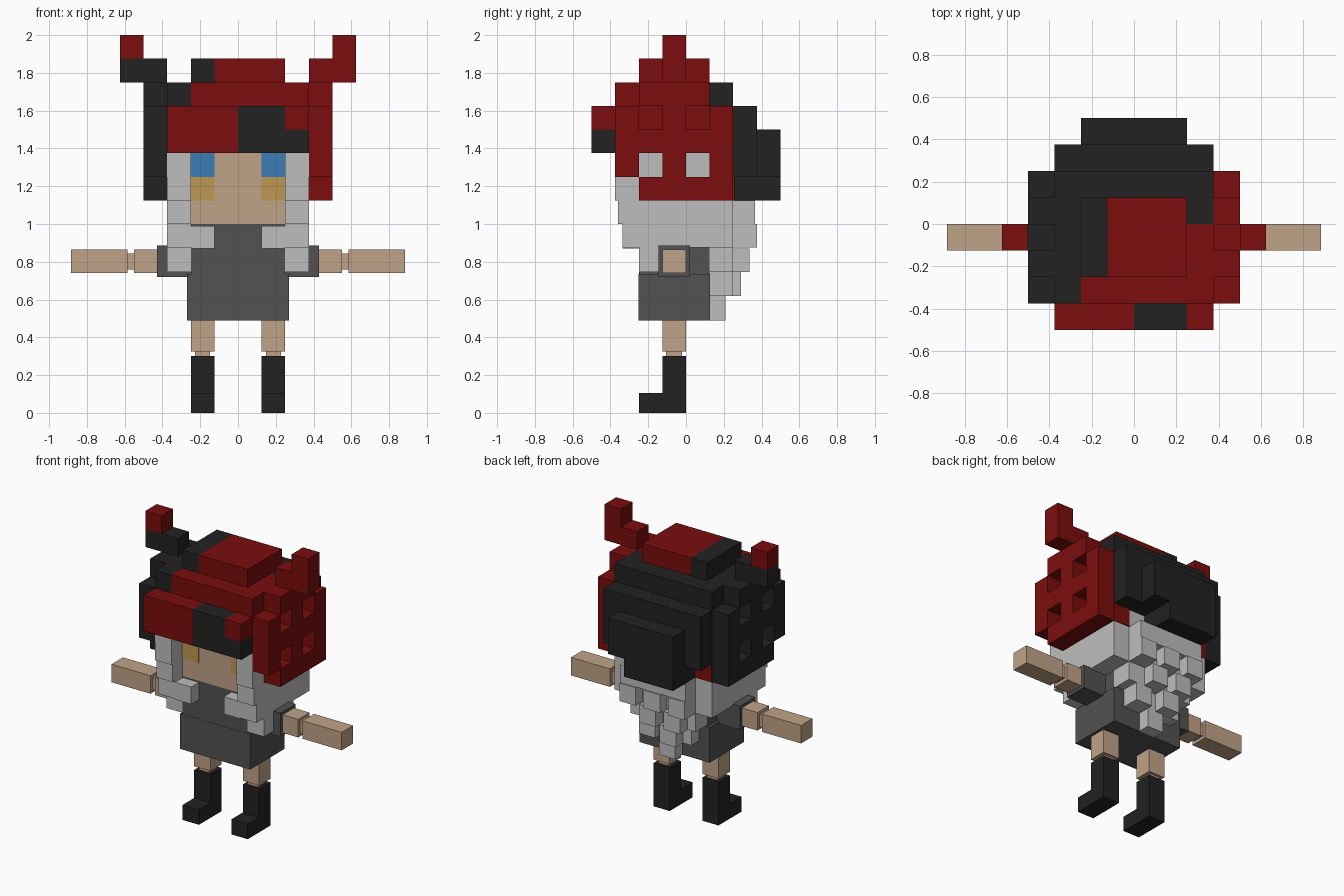
import bpy
import bmesh

if "Cube" in bpy.data.objects:
    bpy.data.objects.remove(bpy.data.objects["Cube"], do_unlink=True)

U = 0.125  # one block


def material(name, rgb):
    m = bpy.data.materials.new(name)
    m.use_nodes = True
    m.diffuse_color = (*rgb, 1)
    bsdf = next(n for n in m.node_tree.nodes if n.type == 'BSDF_PRINCIPLED')
    bsdf.inputs["Base Color"].default_value = (*rgb, 1)
    return m


RED = material("dark red", (0.200, 0.004, 0.004))
BLACK = material("soft black", (0.016, 0.016, 0.016))
HAIR = material("silver grey", (0.515, 0.515, 0.515))
SKIN = material("skin tan", (0.527, 0.366, 0.242))
CLOTH = material("charcoal", (0.084, 0.084, 0.084))
BLUE = material("eye blue", (0.045, 0.205, 0.468))
GOLD = material("cheek gold", (0.515, 0.314, 0.084))


def part(name, mat, *boxes):
    """One object made of boxes, each given as x0, x1, y0, y1, z0, z1."""
    bm = bmesh.new()
    for x0, x1, y0, y1, z0, z1 in boxes:
        vs = bmesh.ops.create_cube(bm, size=1)["verts"]
        for v in vs:
            v.co.x = x1 if v.co.x > 0 else x0
            v.co.y = y1 if v.co.y > 0 else y0
            v.co.z = z1 if v.co.z > 0 else z0
    me = bpy.data.meshes.new(name)
    bm.to_mesh(me)
    bm.free()
    me.materials.append(mat)
    ob = bpy.data.objects.new(name, me)
    bpy.context.collection.objects.link(ob)
    return ob


def flip(box):
    x0, x1, *rest = box
    return (-x1, -x0, *rest)


def pair(name, mat, *boxes):
    """Matching left and right parts."""
    part("left_" + name, mat, *boxes)
    part("right_" + name, mat, *[flip(b) for b in boxes])


# Head, eyes and cheeks
part("head", SKIN, (-.25, .25, -.25, .12, 1.0, 1.4))
pair("eye", BLUE, (.125, .25, -.256, -.25, 1.25, 1.375))
pair("cheek", GOLD, (.125, .25, -.256, -.25, 1.125, 1.25))

# Torso, skirt and sleeves
part("torso", CLOTH, (-.25, .25, -.25, .125, .6, 1.0))
part("skirt", CLOTH, (-.27, .27, -.252, .127, .49, .735))
pair("sleeve", CLOTH, (.25, .43, -.145, .02, .72, .885))

# Arms with narrow elbows
pair("upper_arm", SKIN, (.40, .55, -.125, 0, .74, .865))
pair("elbow", SKIN, (.54, .60, -.105, -.02, .76, .845))
pair("forearm", SKIN, (.585, .885, -.125, 0, .74, .865))

# Legs with narrow knees, boots
pair("thigh", SKIN, (.125, .25, -.125, 0, .325, .5))
pair("knee", SKIN, (.148, .227, -.105, -.02, .28, .34))
pair("boot", BLACK, (.125, .25, -.125, 0, 0, .3),
     (.125, .25, -.25, -.125, 0, .105))

# Side hair, front strands and small locks
pair("side_hair", HAIR,
     (.25, .375, -.375, .2, 1.125, 1.38),
     (.25, .375, -.36, .2, 1.0, 1.125),
     (.25, .375, -.335, .2, .875, 1.0),
     (.25, .375, -.25, -.125, .745, .875))
pair("front_lock", HAIR, (.125, .25, -.335, -.25, .87, .99))

# Back hair: tapering rows (half width, depth, z0, z1)
rows = [(.375, .25, 1.0, 1.375), (.25, .365, 1.0, 1.125),
        (.375, .25, .875, 1.0), (.25, .30, .875, 1.0),
        (.25, .25, .745, .875), (.19, .21, .62, .745),
        (.0625, .21, .49, .62)]
part("back_hair", HAIR, *[(-w, w, .1, d, a, b) for w, d, a, b in rows])
# Loose tufts standing out from the back (centre x, depth, z0)
tufts = [(-.1875, .375, .875), (.0, .375, .875), (.1875, .375, .875),
         (-.125, .335, .745), (.0625, .335, .745),
         (-.0625, .29, .62), (.125, .25, .62)]
part("hair_tufts", HAIR,
     *[(x - U / 2, x + U / 2, .2, d, z, z + U) for x, d, z in tufts])

# Hat crown: inner band and two-coloured top layer
part("hat_band_red", RED, (-.25, .375, -.375, .125, 1.38, 1.625))
part("hat_band_black", BLACK, (-.375, -.25, -.375, .25, 1.38, 1.625),
     (-.25, .375, .125, .25, 1.38, 1.625))
part("hat_top_red", RED, (-.25, .25, -.375, .125, 1.625, 1.75),
     (.25, .375, -.375, 0, 1.625, 1.75),
     (.36, .376, 0, .125, 1.625, 1.749))
part("hat_top_black", BLACK, (-.375, -.25, -.375, .25, 1.625, 1.75),
     (-.25, .375, .125, .25, 1.625, 1.75),
     (.25, .375, 0, .125, 1.625, 1.75))
part("hat_cap_red", RED, (-.125, .25, -.25, .125, 1.75, 1.875))
part("hat_cap_black", BLACK, (-.25, -.125, -.25, .125, 1.75, 1.875))

# Hat brim across the forehead
part("brim_red", RED, (-.375, 0, -.5, -.375, 1.375, 1.625),
     (.25, .375, -.5, -.375, 1.5, 1.625))
part("brim_black", BLACK, (0, .25, -.5, -.375, 1.375, 1.625),
     (.25, .375, -.5, -.375, 1.375, 1.5))

# Hat side flaps: blocks with four openings and stepped corners
flap = []
for i in range(5):          # along y
    for j in range(5):      # up z
        opening = i in (1, 3) and j in (1, 3)
        corner = (i == 0 and j in (0, 4)) or (i == 4 and j == 4)
        if not opening and not corner:
            y, z = -.375 + i * U, 1.125 + j * U
            flap.append((.375, .5, y, y + U, z, z + U))
part("left_flap", RED, *flap)
part("right_flap", BLACK, *[flip(b) for b in flap])

# Hat back: two stepped panels with a notch in the lower edge
part("hat_back", BLACK,
     (-.375, .375, .25, .375, 1.25, 1.625),
     (-.25, .125, .25, .375, 1.125, 1.25),
     (-.25, .25, .375, .5, 1.25, 1.5),
     (-.25, .125, .375, .5, 1.125, 1.25))
pair("hat_lining", RED, (.25, .375, .25, .256, 1.125, 1.25))

# Horns
part("left_horn", RED, (.375, .625, -.125, 0, 1.75, 1.875),
     (.5, .625, -.125, 0, 1.875, 2.0))
part("right_horn_base", BLACK, (-.625, -.375, -.125, 0, 1.75, 1.875))
part("right_horn_tip", RED, (-.625, -.5, -.125, 0, 1.875, 2.0))
